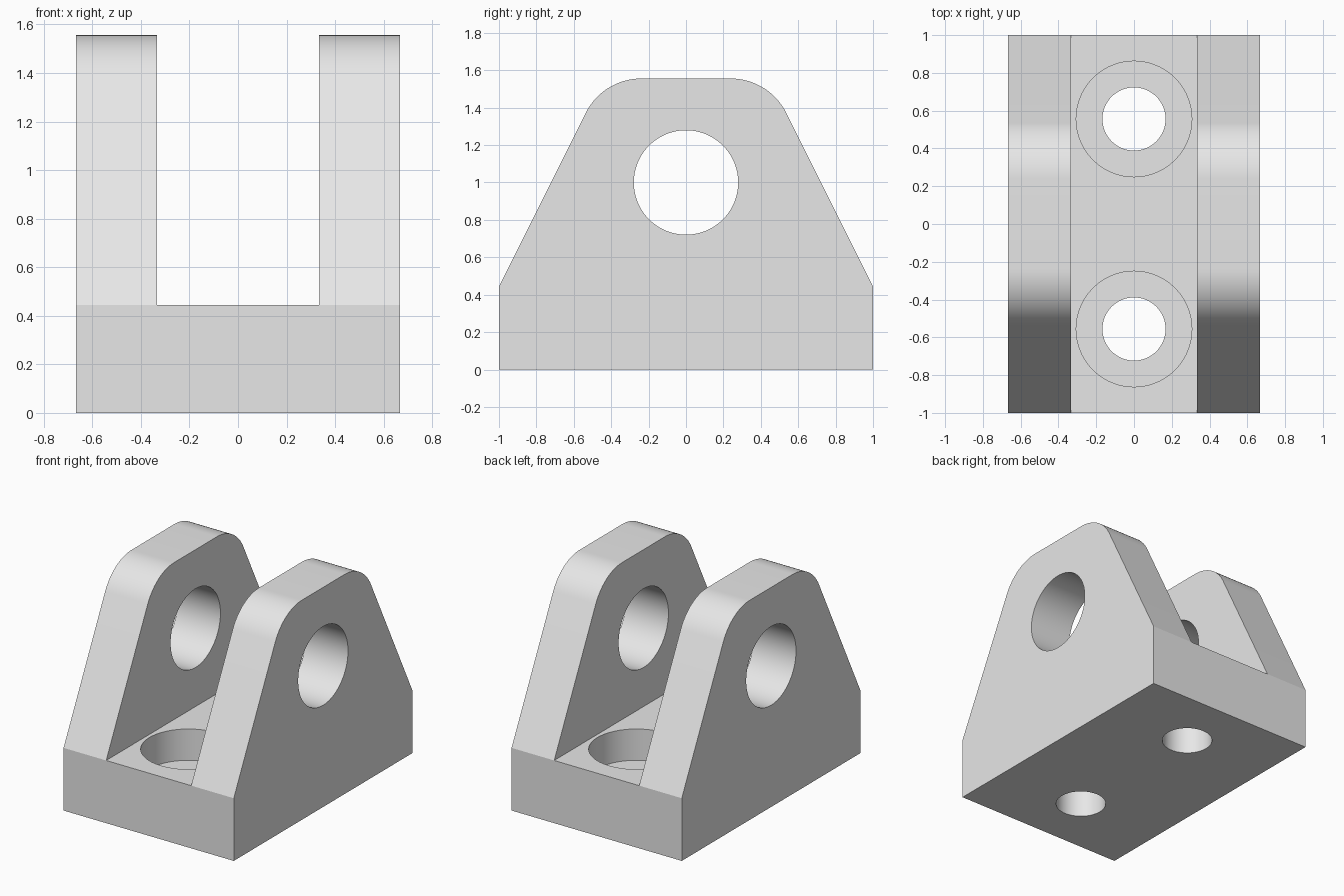
import bpy
import bmesh
from math import atan, cos, pi, sin, tan
from mathutils import Vector

HALF_WIDTH = 0.667    # outer faces of the side plates
SLOT_HALF = 0.333     # inner faces of the side plates
BASE_TOP = 0.444
HEIGHT = 1.556
TOP_HALF = 0.444      # half length of the top before rounding
FILLET = 0.333
SEGMENTS = 96

cube = bpy.data.objects.get("Cube")
if cube:
    bpy.data.objects.remove(cube, do_unlink=True)

grey = bpy.data.materials.new("light_grey")
grey.use_nodes = True
colour = (0.8, 0.8, 0.8, 1)
grey.diffuse_color = colour
grey.node_tree.nodes["Principled BSDF"].inputs["Base Color"].default_value = colour


def prism(name, outline, offset):
    """Extrude a closed outline of 3D points along an offset."""
    bm = bmesh.new()
    face = bm.faces.new([bm.verts.new(p) for p in outline])
    grown = bmesh.ops.extrude_face_region(bm, geom=[face])["geom"]
    moved = [v for v in grown if isinstance(v, bmesh.types.BMVert)]
    bmesh.ops.translate(bm, verts=moved, vec=offset)
    bmesh.ops.recalc_face_normals(bm, faces=bm.faces)
    mesh = bpy.data.meshes.new(name)
    bm.to_mesh(mesh)
    bm.free()
    mesh.materials.append(grey)
    obj = bpy.data.objects.new(name, mesh)
    bpy.context.collection.objects.link(obj)
    return obj


def cylinder(name, centre, radius, u, v, offset):
    """Cylinder whose end circle lies in the u, v plane."""
    angles = [2 * pi * i / SEGMENTS for i in range(SEGMENTS)]
    ring = [Vector(centre) + radius * (cos(a) * Vector(u) + sin(a) * Vector(v))
            for a in angles]
    return prism(name, ring, offset)


def cut(body, cutter):
    """Subtract a cutter from the body and discard the cutter."""
    cutter.hide_render = True
    mod = body.modifiers.new("cut", "BOOLEAN")
    mod.operation = "DIFFERENCE"
    mod.solver = "EXACT"
    mod.object = cutter
    bpy.context.view_layer.objects.active = body
    bpy.ops.object.modifier_apply(modifier=mod.name)
    bpy.data.objects.remove(cutter, do_unlink=True)


# Side profile: straight base, sloped flanks, rounded top corners
turn = pi / 2 - atan((1 - TOP_HALF) / (HEIGHT - BASE_TOP))
arc_y = TOP_HALF - FILLET * tan(turn / 2)
arc_z = HEIGHT - FILLET
steps = 20
right_half = [(1, 0), (1, BASE_TOP)]
for i in range(steps + 1):
    a = turn * (1 - i / steps)
    right_half.append((arc_y + FILLET * sin(a), arc_z + FILLET * cos(a)))
profile = right_half + [(-y, z) for y, z in reversed(right_half)]
bracket = prism("clevis_bracket", [(-HALF_WIDTH, y, z) for y, z in profile],
                (2 * HALF_WIDTH, 0, 0))

# Slot between the two side plates
slot = [(-SLOT_HALF, BASE_TOP), (SLOT_HALF, BASE_TOP), (SLOT_HALF, 2), (-SLOT_HALF, 2)]
cut(bracket, prism("slot_cutter", [(x, -1.2, z) for x, z in slot], (0, 2.4, 0)))

# Pin hole through both side plates
cut(bracket, cylinder("pin_hole_cutter", (-1, 0, 1), 0.279, (0, 1, 0), (0, 0, 1), (2, 0, 0)))

# Counterbored bolt holes in the base
for y in (-0.556, 0.556):
    cut(bracket, cylinder("counterbore_cutter", (0, y, BASE_TOP / 2), 0.306,
                          (1, 0, 0), (0, 1, 0), (0, 0, 0.5)))
    cut(bracket, cylinder("bolt_hole_cutter", (0, y, -0.2), 0.167,
                          (1, 0, 0), (0, 1, 0), (0, 0, 0.8)))

# Smooth the round walls and keep the machined edges crisp
bpy.ops.object.select_all(action="DESELECT")
bracket.select_set(True)
bpy.context.view_layer.objects.active = bracket
bpy.ops.object.shade_smooth_by_angle(angle=pi / 9)
